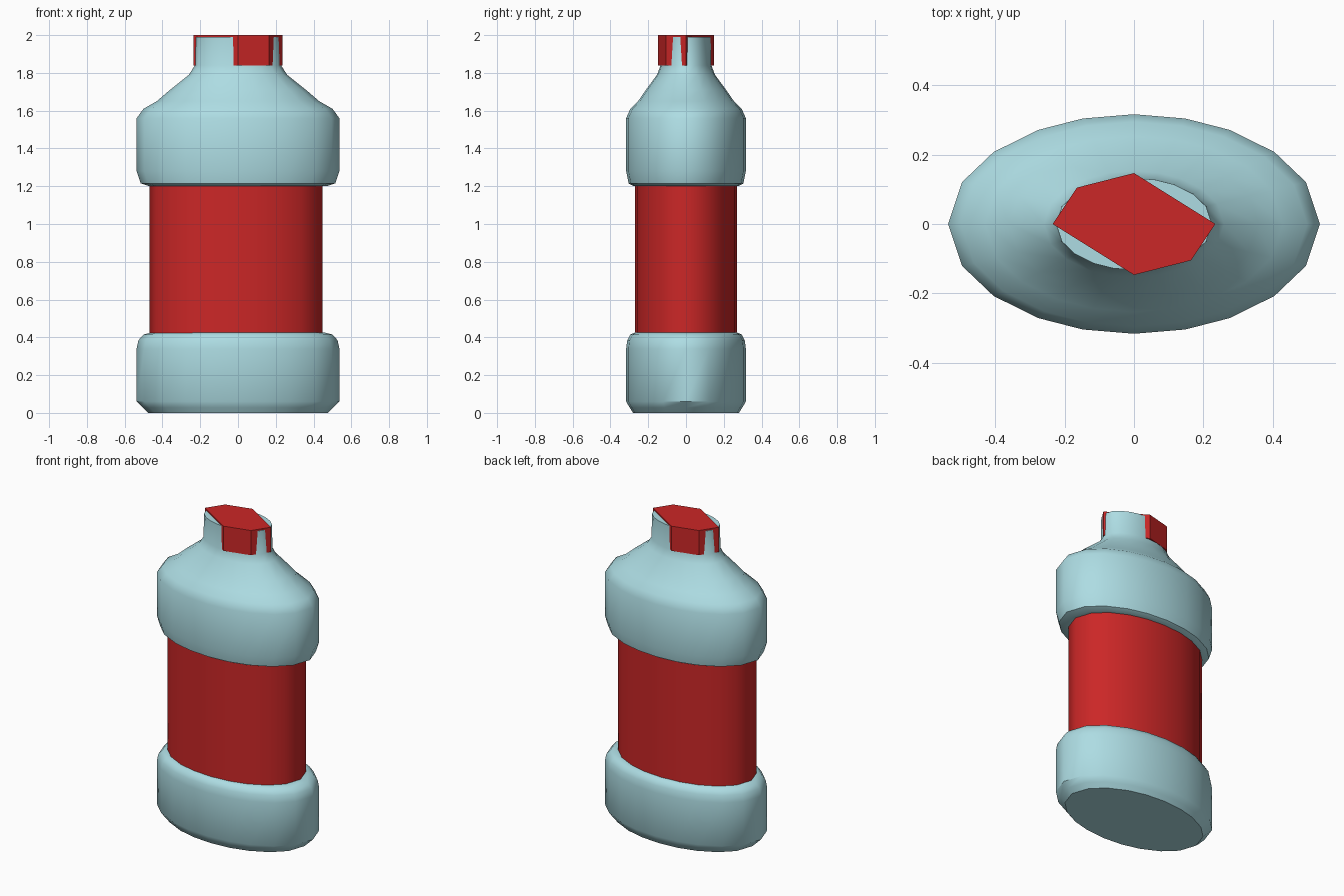
import bpy, bmesh, math

if "Cube" in bpy.data.objects:
    bpy.data.objects.remove(bpy.data.objects["Cube"])

RATIO = 0.59  # depth / width of the oval cross-section

# Oval section angles: symmetric in all four quadrants
quarter = [0, 22.5, 41, 59, 74]
ANGLES = [math.radians(a) for a in
          quarter + [90] + [180 - a for a in quarter[::-1]]
          + [180 + a for a in quarter[1:]] + [270]
          + [360 - a for a in quarter[:0:-1]]]


def material(name, color):
    m = bpy.data.materials.new(name)
    m.diffuse_color = color
    m.use_nodes = True
    m.node_tree.nodes["Principled BSDF"].inputs["Base Color"].default_value = m.diffuse_color
    return m


def loft(name, rings, mat, cap_bottom=True, cap_top=True, smooth=40):
    """Skin a stack of equal-length point rings."""
    bm = bmesh.new()
    rows = [[bm.verts.new(p) for p in ring] for ring in rings]
    n = len(rows[0])
    for low, high in zip(rows, rows[1:]):
        for i in range(n):
            j = (i + 1) % n
            bm.faces.new((low[i], low[j], high[j], high[i]))
    if cap_bottom:
        bm.faces.new(rows[0][::-1])
    if cap_top:
        bm.faces.new(rows[-1])
    mesh = bpy.data.meshes.new(name)
    bm.to_mesh(mesh)
    bm.free()
    ob = bpy.data.objects.new(name, mesh)
    bpy.context.collection.objects.link(ob)
    mesh.materials.append(mat)
    if smooth:
        bpy.ops.object.select_all(action='DESELECT')
        bpy.context.view_layer.objects.active = ob
        ob.select_set(True)
        bpy.ops.object.shade_smooth_by_angle(angle=math.radians(smooth))
    return ob


def oval(r, z, x0=0.0):
    return [(x0 + r * math.cos(a), r * RATIO * math.sin(a), z) for a in ANGLES]


blue = material("pale_blue_plastic", (0.42, 0.72, 0.77, 1))
red = material("red", (0.6, 0.02, 0.02, 1))

# Bottle body: base, recessed waist, shoulder and neck
profile = [(0.475, 0.0), (0.505, 0.028), (0.537, 0.06), (0.537, 0.34),
           (0.527, 0.385), (0.50, 0.415), (0.46, 0.425), (0.44, 0.425),
           (0.44, 1.20), (0.47, 1.20), (0.515, 1.215), (0.537, 1.28),
           (0.537, 1.56), (0.50, 1.61), (0.43, 1.65), (0.36, 1.71),
           (0.26, 1.79), (0.228, 1.84), (0.225, 1.99)]
loft("bottle_body", [oval(r, z) for r, z in profile], blue)

# Wrap-around label sleeve
loft("label", [oval(0.458, 0.42, -0.01), oval(0.458, 1.203, -0.01)], red,
     False, False)

# Six-sided cap, cutting through the neck
half = [(0.235, 0.0), (0.0, 0.147), (-0.165, 0.105)]
hexagon = half + [(-x, -y) for x, y in half]
loft("cap", [[(x, y, z) for x, y in hexagon] for z in (1.84, 2.0)], red,
     smooth=0)
